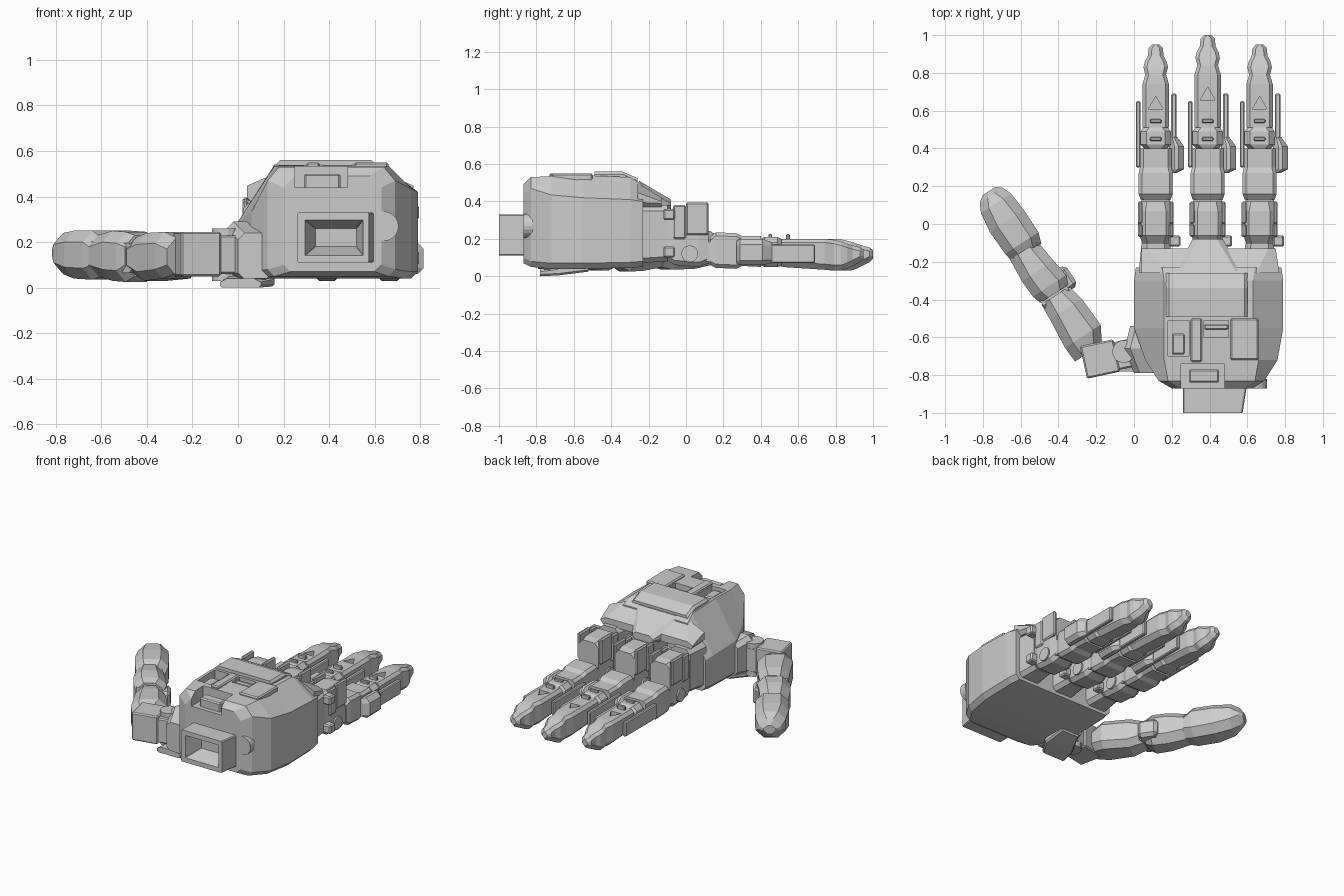
import bpy, bmesh, math
from mathutils import Matrix, Vector

I = Matrix.Identity(4)


def loft(name, secs, cham=(0.03, 0.03), base=0.025, mat=I):
    """Eight-sided sections (y, x0, x1, z0, z1[, chamfer x, right chamfer z, left chamfer z]) along y."""
    bm = bmesh.new()
    rings = []
    for s in secs:
        y, x0, x1, z0, z1 = s[:5]
        cx, cz = s[5:7] if len(s) > 5 else cham
        cx, cz = min(cx, (x1 - x0) * 0.4), min(cz, (z1 - z0) * 0.4)
        cl = s[7] if len(s) > 7 else cz
        b = min(base, (x1 - x0) * 0.4, (z1 - z0) * 0.4)
        pts = [(x0 + b, z0), (x1 - b, z0), (x1, z0 + b), (x1, z1 - cz),
               (x1 - cx, z1), (x0 + cx, z1), (x0, z1 - cl), (x0, z0 + b)]
        rings.append([bm.verts.new(mat @ Vector((x, y, z))) for x, z in pts])
    for a, b in zip(rings, rings[1:]):
        for i in range(8):
            j = (i + 1) % 8
            bm.faces.new((a[i], a[j], b[j], b[i]))
    bm.faces.new(rings[0])
    bm.faces.new(rings[-1])
    return finish(name, bm)


def finish(name, bm):
    bmesh.ops.recalc_face_normals(bm, faces=bm.faces)
    me = bpy.data.meshes.new(name)
    bm.to_mesh(me)
    bm.free()
    ob = bpy.data.objects.new(name, me)
    bpy.context.collection.objects.link(ob)
    return ob


def box(name, x0, x1, y0, y1, z0, z1, mat=I, bevel=0.008):
    bm = bmesh.new()
    bmesh.ops.create_cube(bm, size=1)
    for v in bm.verts:
        v.co = Vector(((x0 + x1) / 2 + v.co.x * (x1 - x0), (y0 + y1) / 2 + v.co.y * (y1 - y0),
                       (z0 + z1) / 2 + v.co.z * (z1 - z0)))
    if bevel:
        bmesh.ops.bevel(bm, geom=bm.edges[:], offset=bevel, segments=1, affect='EDGES')
    bm.transform(mat)
    return finish(name, bm)


def pin(name, r, depth, loc, axis, mat=I, sides=16):
    bm = bmesh.new()
    bmesh.ops.create_cone(bm, cap_ends=True, segments=sides, radius1=r, radius2=r, depth=depth)
    turn = Vector((0, 0, 1)).rotation_difference(Vector(axis)).to_matrix().to_4x4()
    bm.transform(mat @ Matrix.Translation(loc) @ turn)
    return finish(name, bm)


def cut(target, cutter):
    cutter.hide_render = True
    cutter.hide_viewport = True
    m = target.modifiers.new("pocket", 'BOOLEAN')
    m.operation = 'DIFFERENCE'
    m.solver = 'EXACT'
    m.object = cutter


# Palm shell, its thumb side sloping more than the other
palm = loft("palm", [
    (-0.87, 0.20, 0.63, 0.07, 0.49, 0.05, 0.05),
    (-0.83, 0.13, 0.69, 0.05, 0.53, 0.05, 0.06),
    (-0.72, 0.06, 0.76, 0.04, 0.535, 0.10, 0.10, 0.20),
    (-0.55, 0.00, 0.79, 0.04, 0.54, 0.16, 0.12, 0.25),
    (-0.30, 0.00, 0.79, 0.045, 0.53, 0.16, 0.12, 0.25),
    (-0.23, 0.01, 0.78, 0.05, 0.49, 0.14, 0.09, 0.22)], base=0.03)
cut(palm, box("pocket_cutter_a", 0.18, 0.29, -0.70, -0.51, 0.46, 0.6, bevel=0))
cut(palm, box("pocket_cutter_b", 0.37, 0.50, -0.60, -0.51, 0.48, 0.6, bevel=0))
cut(palm, box("pocket_cutter_c", 0.25, 0.48, -0.90, -0.74, 0.44, 0.6, bevel=0))
loft("knuckle_hood", [(-0.26, 0.04, 0.77, 0.37, 0.50, 0.12, 0.07),
                      (-0.13, 0.04, 0.75, 0.37, 0.42, 0.04, 0.02)])
loft("middle_hood", [(-0.25, 0.22, 0.57, 0.36, 0.51), (-0.08, 0.31, 0.47, 0.36, 0.41)])
loft("back_band", [(-0.49, 0.17, 0.60, 0.50, 0.56), (-0.34, 0.17, 0.60, 0.50, 0.56),
                   (-0.26, 0.17, 0.60, 0.48, 0.525)], cham=(0.015, 0.015))
box("back_plate", 0.51, 0.66, -0.72, -0.50, 0.50, 0.55)
box("back_rail", 0.30, 0.36, -0.73, -0.50, 0.51, 0.55)
box("slot_bridge", 0.37, 0.50, -0.56, -0.53, 0.47, 0.53)
box("pocket_motor", 0.20, 0.27, -0.69, -0.58, 0.45, 0.52)
box("front_motor", 0.29, 0.45, -0.84, -0.77, 0.43, 0.50)
pin("front_dial", 0.065, 0.05, (0.64, -0.845, 0.27), (0, 1, 0), sides=20)

# Hollow wrist socket
wrist = loft("wrist", [(-1.0, 0.26, 0.575, 0.11, 0.33), (-0.84, 0.26, 0.60, 0.11, 0.33)],
             cham=(0.006, 0.006), base=0.006)
cut(wrist, loft("wrist_cutter", [(-1.02, 0.285, 0.555, 0.135, 0.305),
                                 (-0.89, 0.34, 0.52, 0.18, 0.26)], cham=(0.002, 0.002), base=0.002))


# One finger, built along y about its own centre line
def finger(n, x, tip):
    m = Matrix.Translation((x, 0, 0))
    p = f"finger_{n}_"
    loft(p + "root", [(-0.26, -0.09, 0.09, 0.07, 0.38), (-0.10, -0.075, 0.075, 0.08, 0.38)], mat=m)
    loft(p + "knuckle", [(-0.11, -0.07, 0.07, 0.09, 0.33), (-0.06, -0.085, 0.085, 0.06, 0.37),
                         (0.07, -0.085, 0.085, 0.05, 0.37), (0.12, -0.075, 0.075, 0.07, 0.36)], mat=m)
    for s in (-1, 1):
        xs = sorted((s * 0.07, s * 0.095))
        box(p + "knuckle_cheek", *xs, -0.07, 0.0, 0.20, 0.38, m)
        box(p + "cheek_front", *xs, 0.0, 0.12, 0.22, 0.395, m)
        pin(p + "knuckle_pin", 0.045, 0.02, (s * 0.085, 0.02, 0.12), (1, 0, 0), m)
    for z in (0.10, 0.30):
        box(p + "ear", 0.07, 0.13, -0.12, -0.06, z, z + 0.06, m)
    pin(p + "hinge", 0.055, 0.15, (0, 0.13, 0.13), (1, 0, 0), m, 12)
    loft(p + "proximal", [(0.13, -0.08, 0.08, 0.06, 0.21), (0.16, -0.09, 0.09, 0.045, 0.235),
                          (0.27, -0.09, 0.09, 0.04, 0.23), (0.30, -0.083, 0.083, 0.055, 0.215),
                          (0.40, -0.083, 0.083, 0.05, 0.215)], (0.018, 0.018), 0.02, m)
    loft(p + "middle_joint", [(0.40, -0.06, 0.06, 0.06, 0.20), (0.42, -0.08, 0.08, 0.05, 0.21),
                              (0.49, -0.08, 0.08, 0.05, 0.21), (0.53, -0.05, 0.05, 0.06, 0.19)], mat=m)
    for y in (0.22, 0.44, 0.535):
        box(p + "stud", -0.03, 0.03, y, y + 0.02, 0.19, 0.225, m, 0.004)
    # linkage bars and side housing
    box(p + "left_bar", -0.105, -0.08, 0.30, 0.65, 0.07, 0.17, m, 0.006)
    box(p + "right_bar", 0.082, 0.11, 0.42, 0.69, 0.07, 0.17, m, 0.006)
    loft(p + "housing", [(0.27, 0.07, 0.11, 0.07, 0.19), (0.29, 0.07, 0.15, 0.06, 0.20),
                         (0.41, 0.07, 0.15, 0.06, 0.20), (0.46, 0.07, 0.115, 0.07, 0.18)], mat=m)
    # fingertip
    t = Matrix.Translation((x, tip, 0))
    end = loft(p + "tip", [(0.51 - tip, -0.07, 0.07, 0.05, 0.20), (0.74, -0.07, 0.07, 0.035, 0.20),
                           (0.79, -0.055, 0.055, 0.03, 0.195), (0.83, -0.065, 0.065, 0.03, 0.185),
                           (0.86, -0.058, 0.058, 0.04, 0.175), (0.89, -0.042, 0.042, 0.055, 0.165),
                           (0.93, -0.038, 0.038, 0.075, 0.155), (0.95, -0.02, 0.02, 0.095, 0.14)],
               (0.018, 0.02), 0.03, t)
    cut(end, pin(p + "window_cutter", 0.045, 0.06, (0, 0.63, 0.19), (0, 0, 1), t, 3))


for n, (x, tip) in enumerate([(0.115, 0), (0.39, 0.05), (0.665, 0)], 1):
    finger(n, x, tip)

# Thumb mount and base
loft("thumb_foot", [(-0.78, -0.08, 0.10, 0.0, 0.04), (-0.68, -0.06, 0.16, 0.005, 0.06),
                    (-0.52, 0.02, 0.16, 0.025, 0.07)], base=0.01)
loft("thumb_mount", [(-0.79, 0.0, 0.15, 0.04, 0.24), (-0.66, -0.05, 0.14, 0.03, 0.29),
                     (-0.54, -0.02, 0.10, 0.05, 0.27)])
yaw = Matrix.Translation((-0.17, -0.71, 0)) @ Matrix.Rotation(math.radians(12), 4, 'Z')
box("thumb_base", -0.10, 0.08, -0.09, 0.085, 0.05, 0.245, yaw, 0.008)
box("thumb_neck", 0.06, 0.17, -0.08, 0.07, 0.06, 0.23, yaw)
pin("thumb_pivot", 0.06, 0.23, (0.12, 0.01, 0.145), (0, 0, 1), yaw)

# Thumb segments along their own slanted axis
tm = Matrix.Translation((-0.25, -0.64, 0)) @ Matrix.Rotation(math.radians(33), 4, 'Z')
c = (0.05, 0.05)
loft("thumb_lower", [(-0.04, -0.10, 0.07, 0.06, 0.22), (0.05, -0.105, 0.12, 0.04, 0.245),
                     (0.22, -0.09, 0.11, 0.03, 0.24), (0.31, -0.085, 0.09, 0.06, 0.22)], c, 0.04, tm)
pin("thumb_lower_hinge", 0.07, 0.16, (0, 0.32, 0.13), (1, 0, 0), tm, 10)
loft("thumb_middle", [(0.32, -0.085, 0.09, 0.05, 0.23), (0.37, -0.10, 0.11, 0.025, 0.245),
                      (0.47, -0.105, 0.095, 0.03, 0.25), (0.60, -0.095, 0.08, 0.05, 0.23)], c, 0.05, tm)
box("thumb_housing", 0.06, 0.135, 0.29, 0.42, 0.06, 0.18, tm, 0.02)
pin("thumb_upper_hinge", 0.065, 0.15, (0, 0.61, 0.14), (1, 0, 0), tm, 10)
loft("thumb_tip", [(0.58, -0.09, 0.09, 0.05, 0.22), (0.64, -0.10, 0.11, 0.035, 0.25),
                   (0.78, -0.105, 0.11, 0.04, 0.25), (0.89, -0.09, 0.10, 0.06, 0.24),
                   (0.94, -0.065, 0.08, 0.09, 0.215), (0.965, -0.03, 0.05, 0.12, 0.18)], c, 0.05, tm)
